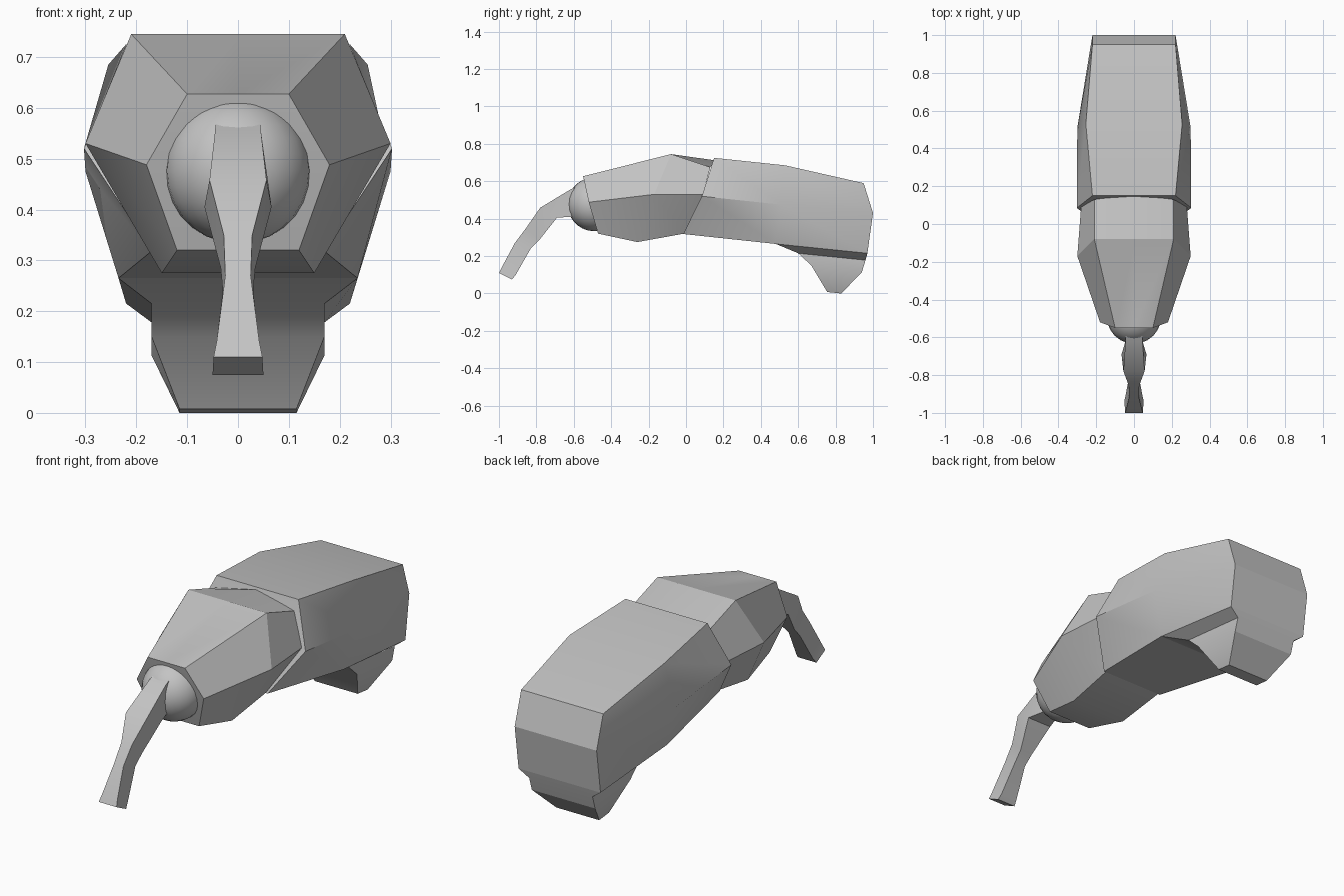
import bpy
import bmesh
import math

cube = bpy.data.objects.get("Cube")
if cube:
    bpy.data.objects.remove(cube, do_unlink=True)

grey = bpy.data.materials.new("plain grey")
grey.use_nodes = True
grey.diffuse_color = (0.55, 0.55, 0.55, 1)
grey.node_tree.nodes["Principled BSDF"].inputs["Base Color"].default_value = (0.55, 0.55, 0.55, 1)


def finish(name, bm, angle):
    bmesh.ops.recalc_face_normals(bm, faces=bm.faces)
    mesh = bpy.data.meshes.new(name)
    bm.to_mesh(mesh)
    bm.free()
    mesh.materials.append(grey)
    obj = bpy.data.objects.new(name, mesh)
    bpy.context.collection.objects.link(obj)
    bpy.ops.object.select_all(action='DESELECT')
    obj.select_set(True)
    bpy.context.view_layer.objects.active = obj
    bpy.ops.object.shade_smooth_by_angle(angle=math.radians(angle))


def loft(name, sections, caps=(True, True), angle=25):
    """Join half sections of (x, y, z) points, mirrored across x = 0."""
    bm = bmesh.new()
    rings, pairs = [], []
    for half in sections:
        left = [bm.verts.new(p) for p in half]
        right = [v if v.co.x == 0 else bm.verts.new((-v.co.x, v.co.y, v.co.z)) for v in left]
        rings.append(left + [v for v in reversed(right) if v not in left])
        pairs.append((left, right))
    for a, b in zip(rings, rings[1:]):
        for i in range(len(a)):
            j = (i + 1) % len(a)
            bm.faces.new((a[i], a[j], b[j], b[i]))
    # Close each end with strips running from side to side
    for (left, right), wanted in zip((pairs[0], pairs[-1]), caps):
        if wanted:
            for i in range(len(left) - 1):
                strip = (left[i], left[i + 1], right[i + 1], right[i])
                bm.faces.new(list(dict.fromkeys(strip)))
    finish(name, bm, angle)


# Faceted front housing, flaring back from the ball socket
loft("front_housing", [
    [(0, -.55, .627), (.10, -.55, .627), (.18, -.52, .488), (.12, -.47, .32)],
    [(0, -.08, .745), (.21, -.08, .745), (.30, -.17, .53), (.15, -.26, .275)],
    [(0, .155, .712), (.21, .13, .675), (.28, .09, .53), (.16, -.01, .32)],
])

# Long rear housing with a bent back panel
loft("rear_housing", [
    [(.22, .15, .725), (.303, .085, .52), (.17, -.015, .318)],
    [(.255, .53, .685), (.30, .51, .475), (.235, .48, .265)],
    [(.22, .95, .59), (.22, 1.0, .43), (.22, .97, .215)],
])

# Stubby foot below the rear housing
loft("rear_foot", [
    [(.235, .48, .265), (.22, .97, .215)],
    [(.17, .60, .215), (.17, .96, .178)],
    [(.17, .67, .15), (.17, .94, .113)],
    [(.115, .755, .008), (.115, .83, 0)],
], caps=(False, True))

# Ball joint in the front socket
bm = bmesh.new()
bmesh.ops.create_uvsphere(bm, u_segments=24, v_segments=14, radius=.144)
bmesh.ops.translate(bm, verts=bm.verts, vec=(0, -.49, .477))
finish("ball_joint", bm, 40)

# Drooping square arm, pinched in the middle and flared at the tip
loft("front_arm", [
    [(.042, -.52, .60), (.042, -.52, .41)],
    [(.045, -.62, .555), (.045, -.62, .41)],
    [(.056, -.78, .458), (.066, -.69, .405)],
    [(.028, -.855, .35), (.034, -.785, .285)],
    [(.025, -.915, .27), (.03, -.83, .24)],
    [(.042, -.985, .14), (.045, -.91, .10)],
    [(.048, -1.0, .11), (.05, -.93, .075)],
])
